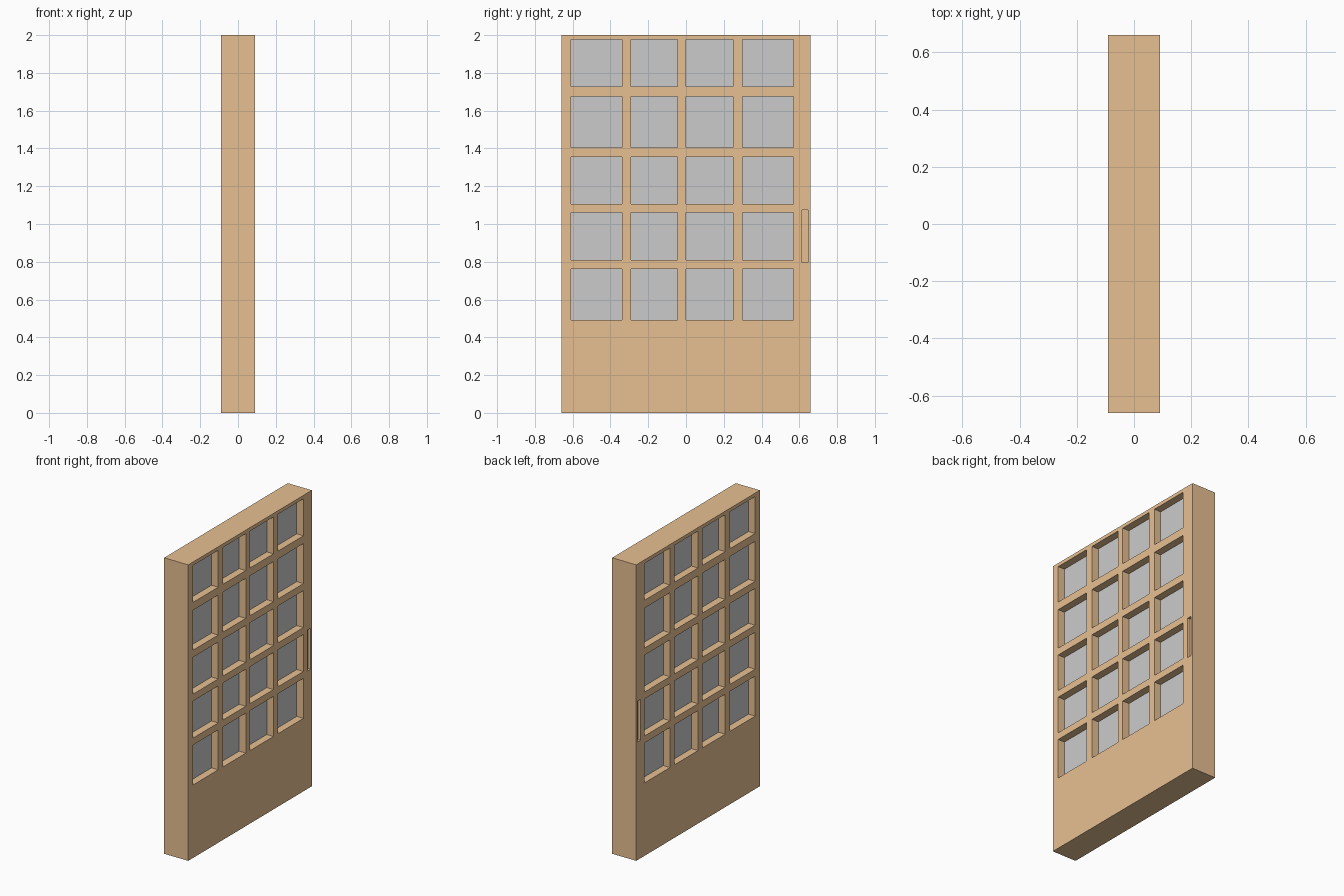
import bpy, bmesh
from mathutils import Vector

if "Cube" in bpy.data.objects:
    bpy.data.objects.remove(bpy.data.objects["Cube"])

W, D, H = 1.32, 0.18, 2.0      # panel width (y), thickness (x), height (z)
COLS = [(-0.61, -0.34), (-0.29, -0.045), (0.0, 0.25), (0.30, 0.57)]
ROWS = [(0.493, 0.763), (0.81, 1.06), (1.107, 1.356), (1.404, 1.674), (1.727, 1.976)]
PANE = 0.05                    # half thickness of the panes
GRIP = 0.02                    # depth of the finger grips


def add_box(bm, lo, hi):
    lo, hi = Vector(lo), Vector(hi)
    geom = bmesh.ops.create_cube(bm, size=1.0)
    for v in geom["verts"]:
        v.co = (lo + hi) / 2 + v.co * (hi - lo)


def box_object(name, boxes):
    bm = bmesh.new()
    for lo, hi in boxes:
        add_box(bm, lo, hi)
    mesh = bpy.data.meshes.new(name)
    bm.to_mesh(mesh)
    bm.free()
    obj = bpy.data.objects.new(name, mesh)
    bpy.context.collection.objects.link(obj)
    return obj


wood = bpy.data.materials.new("wood")
wood.diffuse_color = (0.80, 0.53, 0.29, 1)
wood.use_nodes = True
wood.node_tree.nodes["Principled BSDF"].inputs["Base Color"].default_value = wood.diffuse_color

# Wooden frame slab
frame = box_object("lattice_frame", [((-D/2, -W/2, 0), (D/2, W/2, H))])
frame.data.materials.append(wood)

# Window openings and a finger grip on each face
cuts = [((-0.2, y0, z0), (0.2, y1, z1)) for y0, y1 in COLS for z0, z1 in ROWS]
cuts += [((D/2 - GRIP, 0.614, 0.797), (0.2, 0.646, 1.073)),
         ((-0.2, 0.614, 0.797), (-D/2 + GRIP, 0.646, 1.073))]
cutter = box_object("opening_cutter", cuts)
cutter.hide_render = True
cutter.hide_set(True)
mod = frame.modifiers.new("openings", 'BOOLEAN')
mod.operation = 'DIFFERENCE'
mod.solver = 'EXACT'
mod.object = cutter
bpy.context.view_layer.objects.active = frame
bpy.ops.object.modifier_apply(modifier=mod.name)
bpy.data.objects.remove(cutter, do_unlink=True)

# Grey paper panes set into the openings
box_object("paper_panes", [((-D/2 + PANE, y0, z0), (D/2 - PANE, y1, z1))
                           for y0, y1 in COLS for z0, z1 in ROWS])
